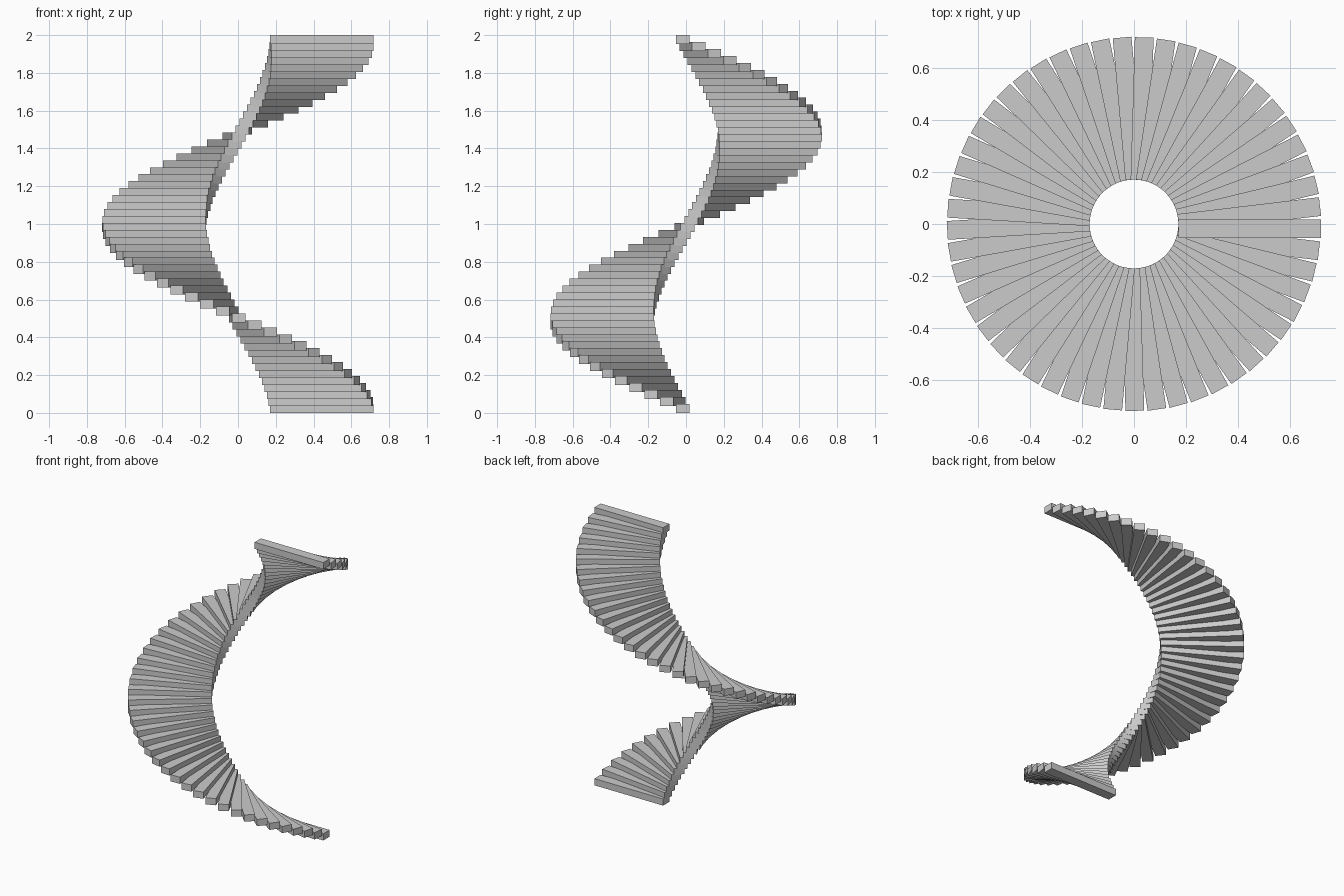
import bpy
import bmesh
import math
from mathutils import Matrix

cube = bpy.data.objects.get("Cube")
if cube:
    bpy.data.objects.remove(cube, do_unlink=True)

# Stair dimensions
INTERVALS = 53
HEIGHT = 2.0
TREAD_HEIGHT = 0.048
INNER, OUTER = 0.17, 0.717
WIDTH = 0.072
OFFSET = -0.018   # treads sit slightly to one side of the radius

# Single plain material
grey = bpy.data.materials.new("plain grey")
grey.use_nodes = True
colour = (0.6, 0.6, 0.6, 1)
grey.diffuse_color = colour
grey.node_tree.nodes["Principled BSDF"].inputs["Base Color"].default_value = colour

# One tread, shared by every step
bm = bmesh.new()
bmesh.ops.create_cube(bm, size=1)
bmesh.ops.scale(bm, vec=(OUTER - INNER, WIDTH, TREAD_HEIGHT), verts=bm.verts)
bmesh.ops.translate(bm, vec=((INNER + OUTER) / 2, OFFSET, TREAD_HEIGHT / 2), verts=bm.verts)
tread = bpy.data.meshes.new("stair_tread")
bm.to_mesh(tread)
bm.free()
tread.materials.append(grey)

# Treads climb clockwise through one full turn
rise = (HEIGHT - TREAD_HEIGHT) / INTERVALS
for i in range(INTERVALS + 1):
    step = bpy.data.objects.new(f"stair_tread_{i + 1}", tread)
    turn = Matrix.Rotation(-math.tau * i / INTERVALS, 4, "Z")
    step.matrix_world = Matrix.Translation((0, 0, i * rise)) @ turn
    bpy.context.collection.objects.link(step)
